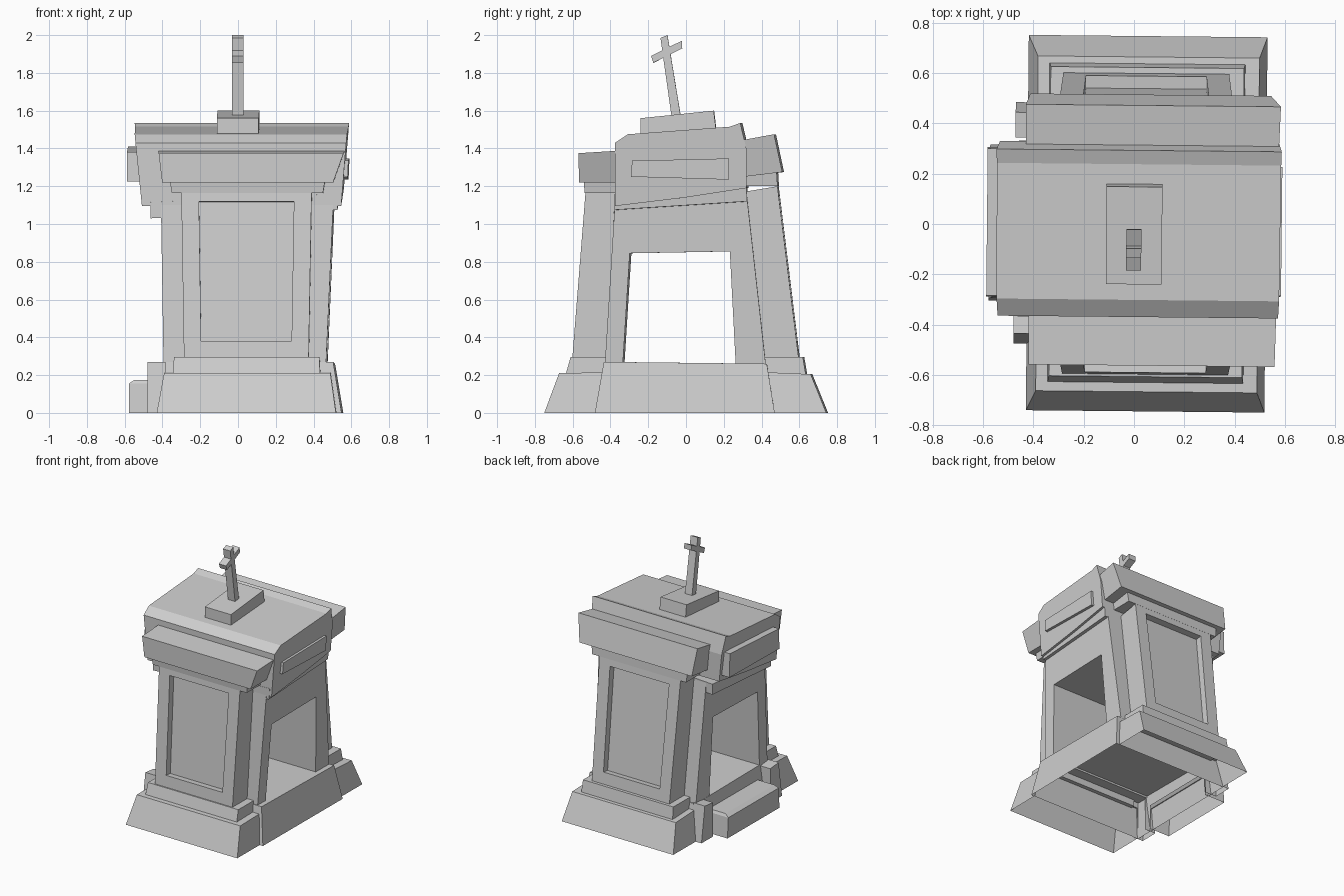
import bpy, bmesh
from mathutils import Matrix, Vector

cube = bpy.data.objects.get("Cube")
if cube:
    bpy.data.objects.remove(cube, do_unlink=True)

grey = (0.62, 0.62, 0.62, 1)
stone = bpy.data.materials.new("grey_stone")
stone.use_nodes = True
stone.diffuse_color = grey
stone.node_tree.nodes["Principled BSDF"].inputs["Base Color"].default_value = grey

# The whole monument stands very slightly turned
YAW = Matrix.Rotation(-0.01, 3, 'Z')


def prism(name, profile, left, right, drop=0, hollow=None, panel=0):
    """Extrude a (y, z) profile along x; left and right are x at bottom and top."""
    bm = bmesh.new()
    low = min(z for y, z in profile)
    span = max(z for y, z in profile) - low
    rings = []
    for (a, b), dz in ((left, -drop), (right, 0)):
        rings.append([bm.verts.new(YAW @ Vector((a + (b - a) * (z - low) / span, y, z + dz)))
                      for y, z in profile])
    n = len(profile)
    for ring in rings:
        bm.faces.new(ring)
    for i in range(n):
        j = (i + 1) % n
        bm.faces.new((rings[0][i], rings[0][j], rings[1][j], rings[1][i]))
    bmesh.ops.recalc_face_normals(bm, faces=bm.faces)
    if panel:
        # Sunken panel on the outer face
        face = max(bm.faces, key=lambda f: f.normal.y * panel)
        normal = face.normal.copy()
        slope = -normal.z / normal.y
        bmesh.ops.inset_region(bm, faces=[face], thickness=0.092, use_even_offset=True)
        middle = face.calc_center_median().z
        for v in face.verts:
            if v.co.z > middle:
                v.co += Vector((0, slope * 0.042, 0.042))
        sunk = bmesh.ops.extrude_discrete_faces(bm, faces=[face])["faces"][0]
        for v in sunk.verts:
            v.co -= normal * 0.05
    if hollow:
        # Open underside and open sides where the base parts meet
        gone = [f for f in bm.faces if all(v.co.z < 0.001 for v in f.verts) or hollow(f)]
        bmesh.ops.delete(bm, geom=gone, context='FACES')
    mesh = bpy.data.meshes.new(name)
    bm.to_mesh(mesh)
    bm.free()
    mesh.materials.append(stone)
    bpy.context.collection.objects.link(bpy.data.objects.new(name, mesh))


# Base: two flared plinths joined by a hollow floor
prism("front_plinth", [(-.745, 0), (-.667, .21), (-.43, .215), (-.47, 0)], (-.423, -.384), (.526, .495),
      hollow=lambda f: f.normal.y > .5)
prism("back_plinth", [(.748, 0), (.665, .205), (.43, .215), (.47, 0)], (-.426, -.387), (.524, .492),
      hollow=lambda f: f.normal.y < -.5)
prism("floor_base", [(-.477, 0), (-.43, .27), (.433, .26), (.475, 0)], (-.43, -.39), (.553, .508),
      hollow=lambda f: f.normal.z < -.5)
prism("front_step", [(-.632, .205), (-.607, .295), (-.41, .295), (-.41, .205)], (-.338, -.333), (.441, .436))
prism("back_step", [(.639, .2), (.623, .295), (.41, .295), (.41, .2)], (-.342, -.337), (.437, .432))
for side, name in ((-1, "front_base_post"), (1, "back_base_post")):
    prism(name, [(side * .34, 0), (side * .34, .26), (side * .44, .27), (side * .48, 0)],
          (-.475, -.475), (-.38, -.38), hollow=lambda f: f.normal.x > .5)
prism("side_block", [(-.31, 0), (-.3, .155), (.3, .155), (.31, 0)], (-.575, -.575), (-.4, -.4),
      hollow=lambda f: f.normal.x > .5)
prism("side_block_top", [(-.3, .155), (-.29, .175), (.29, .175), (.3, .155)], (-.575, -.545), (-.4, -.385))

# Archway body, open from side to side
prism("archway", [(-.425, .255), (-.33, .255), (-.293, .845), (.237, .855), (.268, .255), (.427, .255),
                  (.327, 1.15), (-.372, 1.1)], (-.39, -.405), (.47, .51))

# End pillars with sunken panels, necks and overhanging caps
prism("front_pillar", [(-.598, .29), (-.528, 1.17), (-.37, 1.17), (-.42, .29)], (-.28, -.295), (.38, .395), panel=-1)
prism("back_pillar", [(.6, .29), (.488, 1.2), (.31, 1.17), (.4, .29)], (-.287, -.302), (.373, .388), panel=1)
prism("front_neck", [(-.532, 1.165), (-.537, 1.225), (-.37, 1.225), (-.37, 1.165)], (-.345, -.355), (.455, .465))
prism("back_neck", [(.489, 1.2), (.484, 1.28), (.31, 1.26), (.31, 1.2)], (-.35, -.36), (.45, .46))
prism("front_cap", [(-.562, 1.22), (-.563, 1.375), (-.37, 1.387), (-.37, 1.22)], (-.396, -.416), (.509, .569))
prism("back_cap", [(.515, 1.275), (.472, 1.475), (.28, 1.44), (.31, 1.25)], (-.415, -.435), (.535, .58))

# Stepped cornice and roof block
prism("cornice_band", [(-.372, 1.075), (-.372, 1.16), (.327, 1.2), (.327, 1.12)], (-.46, -.46), (.53, .54), drop=.045)
prism("roof_block", [(-.37, 1.095), (-.37, 1.43), (-.302, 1.475), (.238, 1.515), (.293, 1.535),
                     (.325, 1.4), (.325, 1.19), (0, 1.14)], (-.505, -.55), (.55, .585))
prism("left_side_plate", [(-.285, 1.25), (-.28, 1.335), (.233, 1.347), (.233, 1.235)], (.5, .5), (.583, .588))
prism("right_side_plate", [(-.295, 1.225), (-.29, 1.38), (.295, 1.41), (.3, 1.23)], (-.585, -.585), (-.5, -.5))

# Cross on its pedestal, leaning towards the front
prism("cross_pedestal", [(-.24, 1.47), (-.24, 1.56), (.148, 1.6), (.16, 1.5)], (-.11, -.11), (.112, .112))
prism("cross_shaft", [(-.075, 1.56), (-.135, 1.985), (-.098, 2), (-.026, 1.56)], (-.03, -.03), (.03, .03))
prism("cross_arm", [(-.185, 1.89), (-.172, 1.853), (-.02, 1.93), (-.022, 1.97)], (-.03, -.03), (.03, .03))
